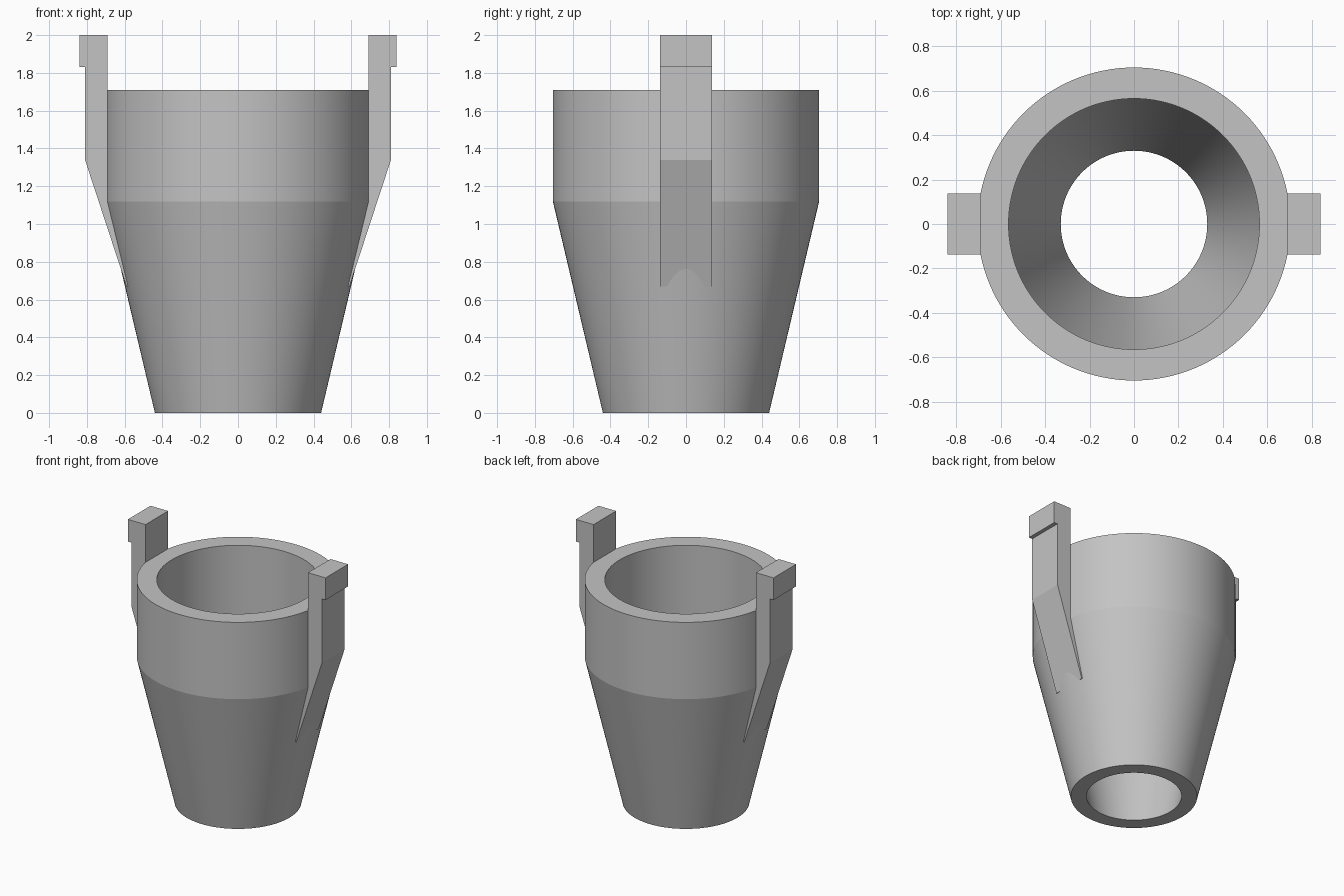
import bpy, bmesh, math

cube = bpy.data.objects.get("Cube")
if cube:
    bpy.data.objects.remove(cube, do_unlink=True)

grey = bpy.data.materials.new("plain grey")
grey.use_nodes = True
grey.diffuse_color = (0.55, 0.55, 0.55, 1)
grey.node_tree.nodes["Principled BSDF"].inputs["Base Color"].default_value = grey.diffuse_color


def add_object(name, bm):
    bmesh.ops.recalc_face_normals(bm, faces=bm.faces)
    mesh = bpy.data.meshes.new(name)
    bm.to_mesh(mesh)
    bm.free()
    mesh.materials.append(grey)
    obj = bpy.data.objects.new(name, mesh)
    bpy.context.collection.objects.link(obj)
    return obj


def lathe(name, profile, segments):
    """Spin a closed (radius, height) profile around the z axis."""
    bm = bmesh.new()
    rings = []
    for i in range(segments):
        a = 2 * math.pi * i / segments
        rings.append([bm.verts.new((r * math.cos(a), r * math.sin(a), z)) for r, z in profile])
    n = len(profile)
    for i in range(segments):
        here, there = rings[i], rings[(i + 1) % segments]
        for j in range(n):
            k = (j + 1) % n
            bm.faces.new((here[j], there[j], there[k], here[k]))
    return add_object(name, bm)


def bar(name, profile, half_width, side):
    """Extrude an (x, z) profile along y, on the given side."""
    bm = bmesh.new()
    face = bm.faces.new([bm.verts.new((side * x, -half_width, z)) for x, z in profile])
    out = bmesh.ops.extrude_face_region(bm, geom=[face])
    moved = [g for g in out["geom"] if isinstance(g, bmesh.types.BMVert)]
    bmesh.ops.translate(bm, verts=moved, vec=(0, 2 * half_width, 0))
    return add_object(name, bm)


# Hollow tapered cup, open at both ends
cup = lathe("cup", [(0.44, 0), (0.705, 1.12), (0.705, 1.71),
                    (0.565, 1.71), (0.565, 1.12), (0.33, 0)], 128)
bpy.context.view_layer.objects.active = cup
cup.select_set(True)
bpy.ops.object.shade_smooth_by_angle(angle=math.radians(10))

# Clip arms with a hooked head and a lower end that fades into the cup
arm_profile = [(0.69, 2), (0.84, 2), (0.84, 1.83), (0.81, 1.83), (0.81, 1.34),
               (0.59, 0.67), (0.58, 0.67), (0.66, 1.12), (0.66, 1.7), (0.69, 1.7)]
for name, side in (("left_clip_arm", 1), ("right_clip_arm", -1)):
    bar(name, arm_profile, 0.137, side)
